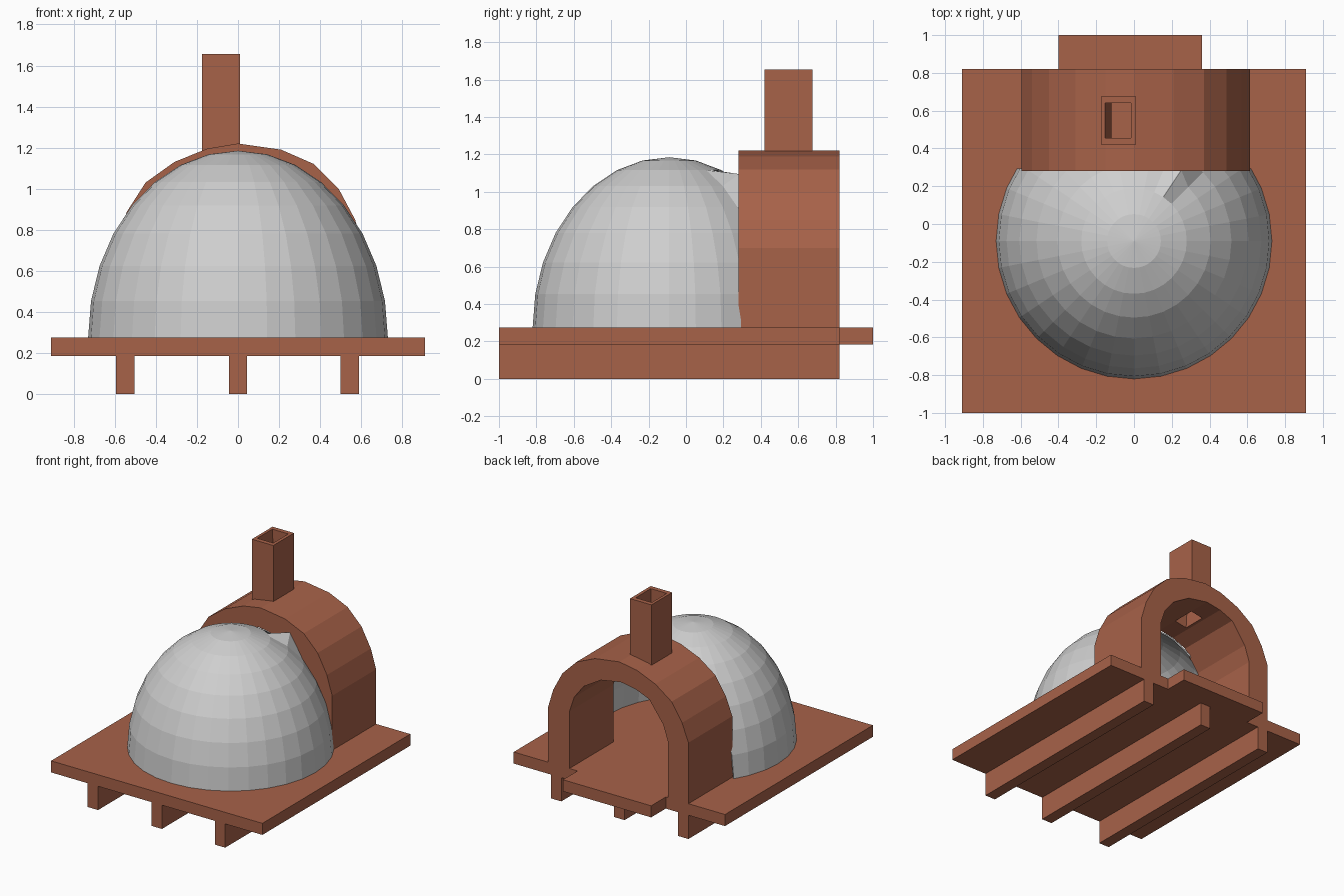
import bpy, bmesh, math
from mathutils import Vector

if "Cube" in bpy.data.objects:
    bpy.data.objects.remove(bpy.data.objects["Cube"])


def material(name, rgb):
    m = bpy.data.materials.new(name)
    m.diffuse_color = (*rgb, 1)
    m.use_nodes = True
    m.node_tree.nodes["Principled BSDF"].inputs["Base Color"].default_value = m.diffuse_color
    return m


BRICK = material("terracotta_brick", (0.39, 0.122, 0.066))
PLASTER = material("grey_plaster", (0.62, 0.62, 0.62))


def finish(bm, name, mat):
    bmesh.ops.recalc_face_normals(bm, faces=bm.faces)
    me = bpy.data.meshes.new(name)
    bm.to_mesh(me)
    bm.free()
    me.materials.append(mat)
    ob = bpy.data.objects.new(name, me)
    bpy.context.collection.objects.link(ob)
    return ob


def prism(name, outline, direction, mat):
    """Extrude a closed planar outline along a direction."""
    bm = bmesh.new()
    face = bm.faces.new([bm.verts.new(p) for p in outline])
    ext = bmesh.ops.extrude_face_region(bm, geom=[face])["geom"]
    bmesh.ops.translate(bm, vec=Vector(direction),
                        verts=[v for v in ext if isinstance(v, bmesh.types.BMVert)])
    return finish(bm, name, mat)


def box(name, x0, x1, y0, y1, z0, z1, mat=BRICK):
    return prism(name, [(x0, y0, z0), (x1, y0, z0), (x1, y1, z0), (x0, y1, z0)],
                 (0, 0, z1 - z0), mat)


# Floor slab with a tongue at the oven mouth
slab = [(-.91, -1), (.91, -1), (.91, .82), (.36, .82), (.36, 1), (-.40, 1), (-.40, .82), (-.91, .82)]
prism("floor_slab", [(x, y, .185) for x, y in slab], (0, 0, .09), BRICK)

# Three support beams
for side, x in (("left", -.55), ("middle", 0), ("right", .545)):
    box(side + "_beam", x - .045, x + .045, -1, .82, 0, .185)

# Entrance arch: outer profile followed back along the inner profile
outer = [(-.595, .275), (-.595, .75), (-.54, .89), (-.45, 1.03), (-.31, 1.13), (-.15, 1.195),
         (0, 1.22), (.21, 1.19), (.37, 1.12), (.49, 1.0), (.57, .85), (.615, .70), (.615, .275)]
inner = [(.43, .275), (.43, .72), (.39, .84), (.307, .947), (.16, 1.035), (-.014, 1.066),
         (-.14, 1.045), (-.257, .998), (-.378, .833), (-.42, .707), (-.42, .275)]
arch = prism("entrance_arch", [(x, .28, z) for x, z in outer + inner], (0, .54, 0), BRICK)

# Chimney stack
chimney = box("chimney", -.175, .01, .42, .675, 1.10, 1.655)

# Tapered flue cut through chimney and arch
flue = box("flue_cutter", -.115, -.015, .455, .64, .95, 1.7)
for v in flue.data.vertices:
    if v.co.z > 1.5 and v.co.x < -.1:
        v.co.x = -.155
flue.hide_render = True
flue.hide_set(True)
for ob in (arch, chimney):
    mod = ob.modifiers.new("flue", "BOOLEAN")
    mod.operation = "DIFFERENCE"
    mod.solver = "EXACT"
    mod.object = flue

# Dome: half ellipsoid from rings, open underneath and at the arch
SEG, RINGS, R, H = 32, 8, .73, .91
bm = bmesh.new()
top = bm.verts.new((0, -.09, .275 + H))
rings = []
for i in range(1, RINGS + 1):
    a = math.pi / 2 * i / RINGS
    rings.append([bm.verts.new((R * math.sin(a) * math.cos(2 * math.pi * j / SEG),
                                -.09 + R * math.sin(a) * math.sin(2 * math.pi * j / SEG),
                                .275 + H * math.cos(a))) for j in range(SEG)])
for j in range(SEG):
    k = (j + 1) % SEG
    bm.faces.new((top, rings[0][j], rings[0][k]))
    for a, b in zip(rings, rings[1:]):
        bm.faces.new((a[j], b[j], b[k], a[k]))
rings[2][5].co = (.25, .285, 1.095)  # small raised peak beside the arch
bmesh.ops.bisect_plane(bm, geom=bm.verts[:] + bm.edges[:] + bm.faces[:],
                       plane_co=(0, .295, 0), plane_no=(0, 1, 0), clear_outer=True)
dome = finish(bm, "oven_dome", PLASTER)
shell = dome.modifiers.new("shell", "SOLIDIFY")
shell.thickness = .01
shell.offset = -1
